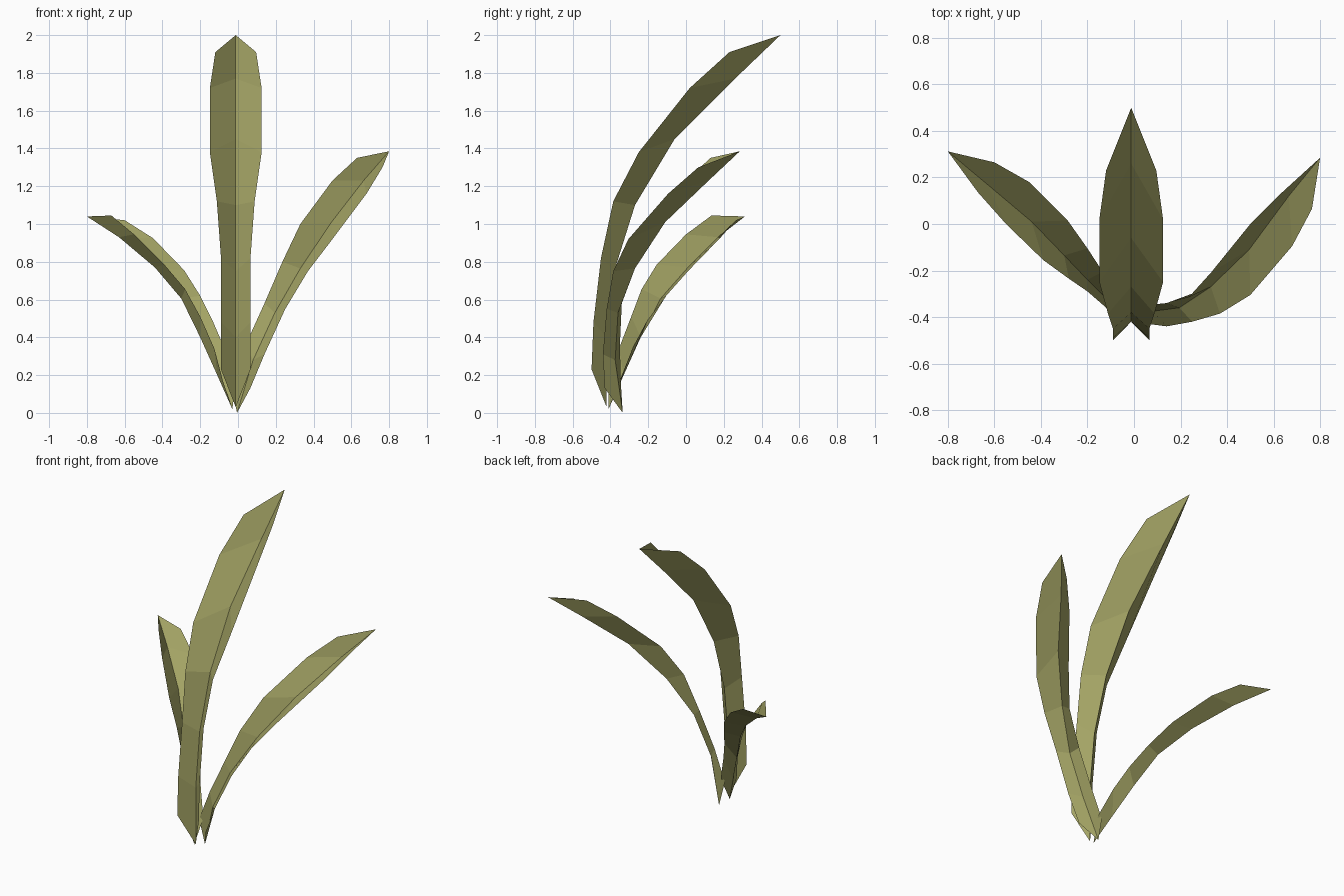
import bpy

leaf_mat = bpy.data.materials.new("leaf_olive")
leaf_mat.diffuse_color = (0.37, 0.37, 0.13, 1)


def blade(name, left, mid, right):
    """V-folded leaf: two strips joined along the midrib, closing at its tip."""
    n = len(mid)
    faces = []
    for i in range(n - 1):
        a, m, b = i, n + i, 2 * n + i
        faces += [(a, a + 1, m + 1, m), (m, m + 1, b + 1, b)]
    mesh = bpy.data.meshes.new(name)
    mesh.from_pydata(left + mid + right, [], faces)
    mesh.materials.append(leaf_mat)
    obj = bpy.data.objects.new(name, mesh)
    bpy.context.collection.objects.link(obj)


# Tall centre leaf, symmetric: half width, edge y, edge z, midrib y, midrib z
cx = -0.012
rows = [(0.078, -0.50, 0.23, -0.42, 0.03),
        (0.078, -0.49, 0.48, -0.42, 0.40),
        (0.078, -0.45, 0.82, -0.38, 0.75),
        (0.100, -0.385, 1.12, -0.27, 1.10),
        (0.137, -0.25, 1.38, -0.06, 1.45),
        (0.137, 0.02, 1.72, 0.26, 1.77),
        (0.108, 0.23, 1.91, 0.50, 2.00)]
blade("centre_leaf",
      [(cx - w, y, z) for w, y, z, _, _ in rows],
      [(cx, y, z) for _, _, _, y, z in rows],
      [(cx + w, y, z) for w, y, z, _, _ in rows])

# Right leaf, twisting outwards
blade("right_leaf",
      [(-0.04, -0.345, 0.16), (0.04, -0.35, 0.36), (0.14, -0.34, 0.58),
       (0.235, -0.315, 0.80), (0.33, -0.21, 1.00), (0.50, 0.0, 1.23),
       (0.63, 0.13, 1.35)],
      [(-0.005, -0.335, 0.0), (0.08, -0.375, 0.28), (0.195, -0.36, 0.53),
       (0.33, -0.27, 0.765), (0.495, -0.11, 1.01), (0.665, 0.12, 1.23),
       (0.80, 0.285, 1.385)],
      [(0.065, -0.43, 0.13), (0.14, -0.44, 0.31), (0.25, -0.42, 0.55),
       (0.37, -0.385, 0.75), (0.50, -0.305, 0.92), (0.68, -0.095, 1.16),
       (0.765, 0.065, 1.30)])

# Left leaf, the shortest
blade("left_leaf",
      [(-0.08, -0.41, 0.17), (-0.125, -0.355, 0.34), (-0.20, -0.29, 0.51),
       (-0.28, -0.235, 0.655), (-0.39, -0.155, 0.785), (-0.55, 0.0, 0.945),
       (-0.67, 0.135, 1.045)],
      [(-0.03, -0.41, 0.02), (-0.11, -0.33, 0.20), (-0.20, -0.24, 0.40),
       (-0.30, -0.135, 0.605), (-0.44, 0.01, 0.77), (-0.63, 0.17, 0.93),
       (-0.80, 0.312, 1.04)],
      [(-0.01, -0.345, 0.17), (-0.075, -0.28, 0.35), (-0.135, -0.205, 0.49),
       (-0.20, -0.105, 0.62), (-0.285, 0.015, 0.755), (-0.45, 0.18, 0.925),
       (-0.60, 0.265, 1.02)])
